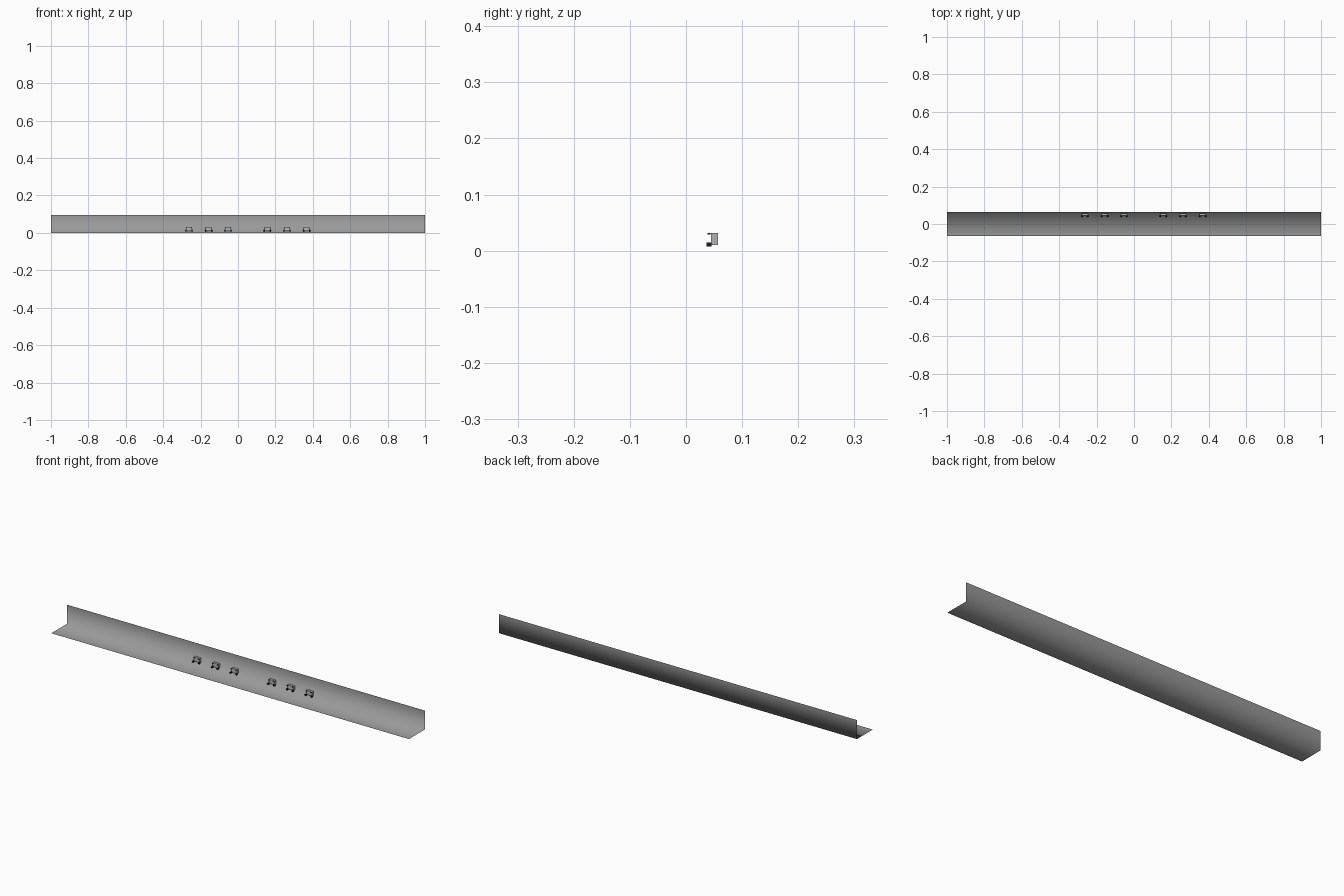
import bpy
import bmesh
from mathutils import Matrix

cube = bpy.data.objects.get("Cube")
if cube:
    bpy.data.objects.remove(cube)


def material(name, value):
    m = bpy.data.materials.new(name)
    m.use_nodes = True
    colour = (value, value, value, 1)
    m.diffuse_color = colour
    m.node_tree.nodes["Principled BSDF"].inputs["Base Color"].default_value = colour
    return m


grey = material("backdrop grey", 0.32)
light = material("light grey", 0.45)
black = material("black", 0.01)


def finish(bm, name, mats, smooth=False):
    mesh = bpy.data.meshes.new(name)
    for f in bm.faces:
        f.smooth = smooth
    bm.to_mesh(mesh)
    bm.free()
    for m in mats:
        mesh.materials.append(m)
    obj = bpy.data.objects.new(name, mesh)
    bpy.context.collection.objects.link(obj)
    return obj


def add_box(bm, centre, size, index=0):
    mat = Matrix.Translation(centre) @ Matrix.Diagonal((*size, 1))
    verts = bmesh.ops.create_cube(bm, size=1, matrix=mat)["verts"]
    for f in {f for v in verts for f in v.link_faces}:
        f.material_index = index


# Thin floor and wall sheet, smooth across the fold
bm = bmesh.new()
profile = [(-0.063, 0), (0.063, 0), (0.063, 0.096)]
rows = [[bm.verts.new((x, y, z)) for x in (-1, 1)] for y, z in profile]
for a, b in zip(rows, rows[1:]):
    bm.faces.new((a[0], a[1], b[1], b[0]))
finish(bm, "floor_and_wall", [grey], smooth=True)

# Row of small blocks with dark studs on the front corners
for i, x in enumerate((-0.262, -0.157, -0.053, 0.157, 0.262, 0.367)):
    bm = bmesh.new()
    add_box(bm, (x, 0.051, 0.021), (0.032, 0.012, 0.021))
    for side in (-1, 1):
        add_box(bm, (x + side * 0.016, 0.041, 0.011), (0.007, 0.009, 0.007), 1)
        add_box(bm, (x + side * 0.014, 0.041, 0.030), (0.005, 0.005, 0.003), 1)
    finish(bm, f"small_block_{i + 1}", [light, black])
